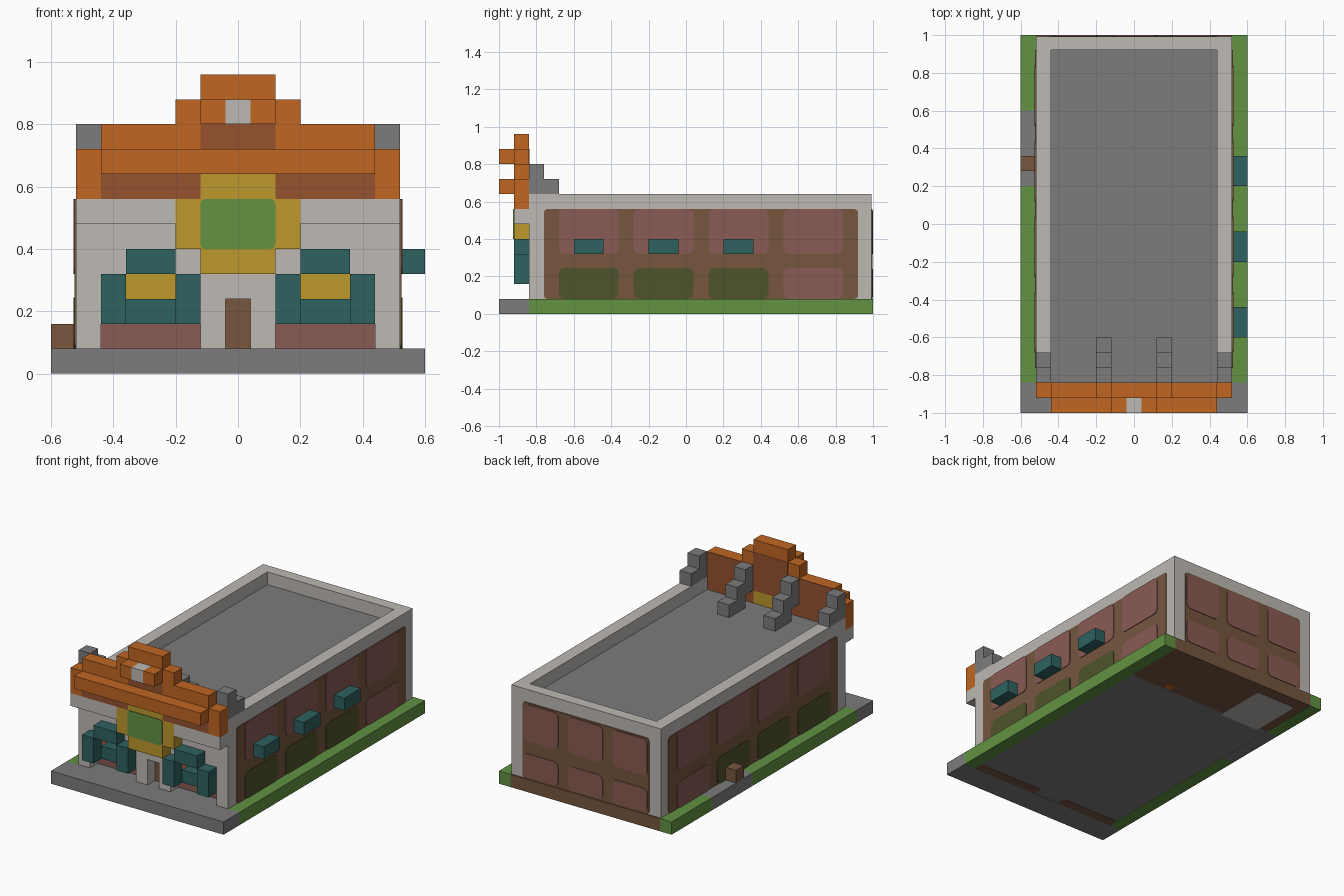
import bpy, bmesh, math

cube = bpy.data.objects.get("Cube")
if cube:
    bpy.data.objects.remove(cube, do_unlink=True)


def material(name, code):
    def linear(c):
        c /= 255
        return c / 12.92 if c <= 0.04045 else ((c + 0.055) / 1.055) ** 2.4
    rgb = [linear(c) for c in bytes.fromhex(code)]
    m = bpy.data.materials.new(name)
    m.use_nodes = True
    m.diffuse_color = (*rgb, 1)
    m.node_tree.nodes["Principled BSDF"].inputs["Base Color"].default_value = (*rgb, 1)
    return m


ORANGE = material("orange", "C06622")
RUST = material("rust brown", "96522F")
STONE = material("light stone", "BDB9B4")
GREY = material("grey", "7C7C7C")
TEAL = material("teal", "2E625F")
YELLOW = material("yellow", "BC982C")
GREEN = material("grass green", "629242")
BROWN = material("brown", "76563F")
PINK = material("dusty pink", "8A5B54")
OLIVE = material("olive", "50542B")


def finish(name, bm, mat):
    bmesh.ops.recalc_face_normals(bm, faces=bm.faces)
    mesh = bpy.data.meshes.new(name)
    bm.to_mesh(mesh)
    bm.free()
    mesh.materials.append(mat)
    obj = bpy.data.objects.new(name, mesh)
    bpy.context.collection.objects.link(obj)
    return obj


def box(name, mat, x0, x1, y0, y1, z0, z1):
    bm = bmesh.new()
    bmesh.ops.create_cube(bm, size=1)
    for v in bm.verts:
        v.co = (x0 + (v.co.x + .5) * (x1 - x0),
                y0 + (v.co.y + .5) * (y1 - y0),
                z0 + (v.co.z + .5) * (z1 - z0))
    return finish(name, bm, mat)


def pair(name, mat, x0, x1, *rest):
    box(name + "_left", mat, x0, x1, *rest)
    box(name + "_right", mat, -x1, -x0, *rest)


def plate(name, mat, place, u0, u1, v0, v1, thick=.004, r=.02):
    """Thin rounded panel; place maps (u, v, depth) to a point on a wall."""
    bm = bmesh.new()
    outline = []
    corners = [(u1 - r, v1 - r), (u0 + r, v1 - r), (u0 + r, v0 + r), (u1 - r, v0 + r)]
    for i, (cu, cv) in enumerate(corners):
        for k in range(4):
            a = math.pi / 2 * (i + k / 3)
            outline.append((cu + r * math.cos(a), cv + r * math.sin(a)))
    low = [bm.verts.new(place(u, v, 0)) for u, v in outline]
    top = [bm.verts.new(place(u, v, thick)) for u, v in outline]
    bm.faces.new(low)
    bm.faces.new(top)
    n = len(low)
    for i in range(n):
        j = (i + 1) % n
        bm.faces.new((low[i], low[j], top[j], top[i]))
    finish(name, bm, mat)


def left_wall(u, v, d): return (.52 + d, u, v)
def right_wall(u, v, d): return (-.52 - d, u, v)
def back_wall(u, v, d): return (u, .992 + d, v)
def underside(u, v, d): return (u, v, .004 - d)
def facade(y): return lambda u, v, d: (u, y - d, v)


# Ground slab, paving and grass strips
box("front_paving", GREY, -.6, .6, -1, -.84, 0, .08)
box("ground_slab", GREY, -.52, .52, -.84, .992, .004, .08)
box("left_grass", GREEN, .52, .6, -.84, 1, 0, .08)
box("right_grass_front", GREEN, -.6, -.52, -.84, .2, 0, .08)
box("side_paving", GREY, -.6, -.52, .2, .6, 0, .08)
box("right_grass_back", GREEN, -.6, -.52, .6, 1, 0, .08)
box("back_footing", BROWN, -.52, .52, .99, 1, 0, .08)
box("side_crate", BROWN, -.6, -.52, .28, .36, .08, .16)

# Floor patches on the underside
plate("floor_back", BROWN, underside, -.52, .52, .6, 1, .002)
plate("floor_rug", STONE, underside, -.46, -.18, .58, .92)
plate("floor_spot", ORANGE, underside, .23, .29, .61, .67)
plate("floor_strip_left", BROWN, underside, .06, .52, -.84, -.78)
plate("floor_strip_right", BROWN, underside, -.52, -.12, -.84, -.78)

# Main building with roof and parapet
box("main_body", STONE, -.52, .52, -.76, .992, .08, .555)
box("roof", GREY, -.44, .44, -.84, .92, .55, .56)
pair("parapet", STONE, .44, .52, -.84, .992, .55, .64)
box("back_parapet", STONE, -.44, .44, .92, .992, .55, .64)

# Side walls: timber panel with two rows of windows
for wall, side in ((left_wall, "left"), (right_wall, "right")):
    plate(side + "_panel", BROWN, wall, -.76, .92, .08, .56)
    for i in range(4):
        y = -.68 + .4 * i
        plate(side + "_upper_window", PINK, wall, y, y + .32, .32, .56, .008, .03)
        plate(side + "_lower_window", PINK if i == 3 else OLIVE, wall,
              y, y + .32, .08, .245, .008, .03)

# Back wall
plate("back_panel", BROWN, back_wall, -.44, .44, .08, .56)
for x in (-.43, -.12, .19):
    plate("back_upper_window", PINK, back_wall, x, x + .24, .32, .55, .008, .03)
    plate("back_lower_window", PINK, back_wall, x, x + .24, .09, .24, .008, .03)

# Side awnings
for y in (-.6, -.2, .2):
    box("side_awning", TEAL, .52, .6, y, y + .16, .32, .40)

# Front wall with recessed shop windows and door
box("front_wall_upper", STONE, -.52, .52, -.84, -.76, .32, .555)
pair("front_corner", STONE, .44, .52, -.84, -.76, .08, .32)
pair("door_jamb", STONE, .04, .12, -.84, -.76, .08, .32)
box("door_lintel", STONE, -.04, .04, -.84, -.76, .24, .32)
box("door", BROWN, -.04, .04, -.768, -.76, .08, .24)
pair("shop_wall", PINK, .12, .44, -.764, -.76, .08, .32)
pair("shop_window", YELLOW, .2, .36, -.768, -.76, .24, .32)
pair("window_sill", TEAL, .2, .36, -.84, -.76, .16, .24)
pair("shutter_inner", TEAL, .12, .2, -.92, -.84, .16, .32)
pair("shutter_outer", TEAL, .36, .44, -.92, -.84, .16, .32)
pair("shop_awning", TEAL, .2, .36, -.92, -.84, .32, .40)

# Sign board
box("sign_lower", YELLOW, -.12, .12, -.92, -.84, .32, .40)
box("sign_middle", YELLOW, -.2, .2, -.92, -.84, .40, .56)
box("sign_upper", YELLOW, -.12, .12, -.92, -.84, .56, .64)
plate("sign_face", GREEN, facade(-.92), -.12, .12, .40, .56, .004, .015)

# Stepped false front
pair("frieze", STONE, .2, .52, -.92, -.84, .48, .56)
pair("gable_end", ORANGE, .44, .52, -.92, -.84, .56, .72)
pair("gable_panel", RUST, .12, .44, -.92, -.84, .56, .64)
box("gable_middle", ORANGE, -.44, .44, -.92, -.84, .64, .72)
pair("gable_step", ORANGE, .12, .44, -.92, -.84, .72, .80)
box("gable_centre_panel", RUST, -.12, .12, -.92, -.84, .72, .80)
box("gable_shoulder", ORANGE, -.2, .2, -.92, -.84, .80, .88)
box("gable_crown", ORANGE, -.12, .12, -.92, -.84, .88, .96)
box("front_ledge", ORANGE, -.44, .44, -1, -.92, .64, .72)
pair("crest", ORANGE, .04, .12, -1, -.92, .80, .88)
box("crest_stone", STONE, -.04, .04, -1, -.92, .80, .88)
box("gable_back_lower", RUST, -.44, .44, -.842, -.838, .64, .80)
box("gable_back_upper", RUST, -.12, .12, -.842, -.838, .80, .88)

# Stepped braces behind the false front
pair("corner_brace_high", GREY, .44, .52, -.84, -.76, .64, .80)
pair("corner_brace_low", GREY, .44, .52, -.76, -.68, .64, .72)
for i in range(3):
    y = -.84 + .08 * i
    top = .80 - .08 * i
    pair("inner_brace", GREY, .12, .2, y, y + .08, max(.56, top - .16), top)
